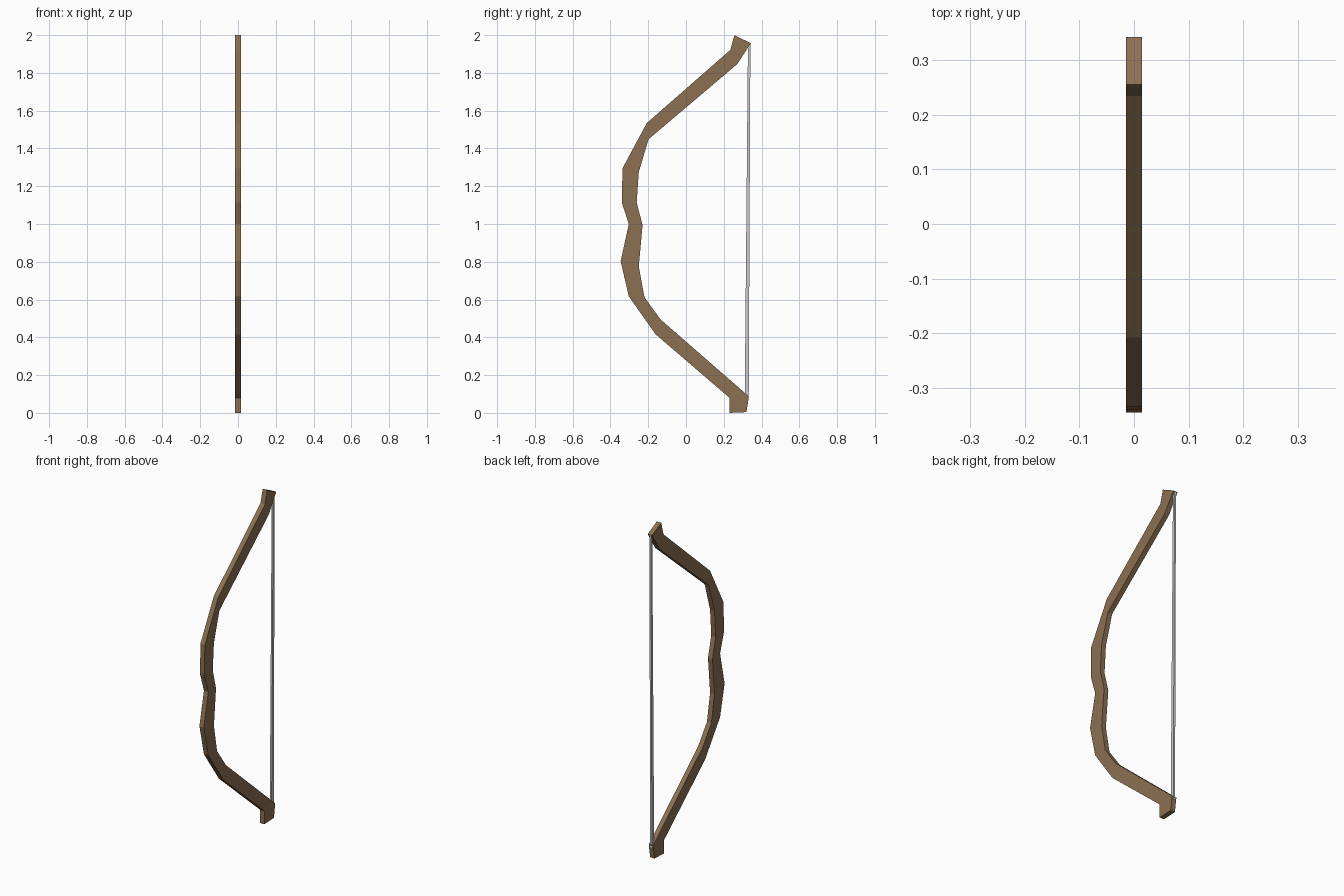
import bpy, bmesh

if "Cube" in bpy.data.objects:
    bpy.data.objects.remove(bpy.data.objects["Cube"])

HALF = 0.0147  # half thickness of the flat bow

# Stations from bottom tip to top tip: (front y, z), (string-side y, z)
STATIONS = [
    ((0.23, 0.0), (0.32, 0.004)),
    ((0.23, 0.08), (0.333, 0.087)),
    ((-0.161, 0.416), (-0.135, 0.495)),
    ((-0.303, 0.617), (-0.22, 0.612)),
    ((-0.346, 0.803), (-0.25, 0.776)),
    ((-0.303, 0.999), (-0.23, 0.993)),
    ((-0.34, 1.115), (-0.261, 1.115)),
    ((-0.336, 1.295), (-0.25, 1.275)),
    ((-0.208, 1.534), (-0.198, 1.449)),
    ((0.235, 1.922), (0.272, 1.847)),
    ((0.256, 2.0), (0.343, 1.957)),
]


def loft(name, rings):
    """Skin a run of four-point rings and cap both ends."""
    bm = bmesh.new()
    loops = [[bm.verts.new(p) for p in ring] for ring in rings]
    for a, b in zip(loops, loops[1:]):
        for i in range(4):
            j = (i + 1) % 4
            bm.faces.new((a[i], a[j], b[j], b[i]))
    bm.faces.new(loops[0][::-1])
    bm.faces.new(loops[-1])
    bmesh.ops.recalc_face_normals(bm, faces=bm.faces)
    mesh = bpy.data.meshes.new(name)
    bm.to_mesh(mesh)
    bm.free()
    obj = bpy.data.objects.new(name, mesh)
    bpy.context.collection.objects.link(obj)
    return obj


def ring(front, back, half):
    return [(-half, *front), (half, *front), (half, *back), (-half, *back)]


# Wooden bow: grip, limbs and hooked tips
bow = loft("bow_stave", [ring(f, b, HALF) for f, b in STATIONS])
wood = bpy.data.materials.new("wood")
wood.diffuse_color = (0.26, 0.16, 0.085, 1)
wood.use_nodes = True
wood.node_tree.nodes["Principled BSDF"].inputs["Base Color"].default_value = wood.diffuse_color
bow.data.materials.append(wood)

# Bowstring: thin square strand, slightly thicker at the bottom
loft("bowstring", [
    ring((0.311, 0.07), (0.332, 0.07), 0.006),
    ring((0.328, 1.955), (0.341, 1.955), 0.005),
])
